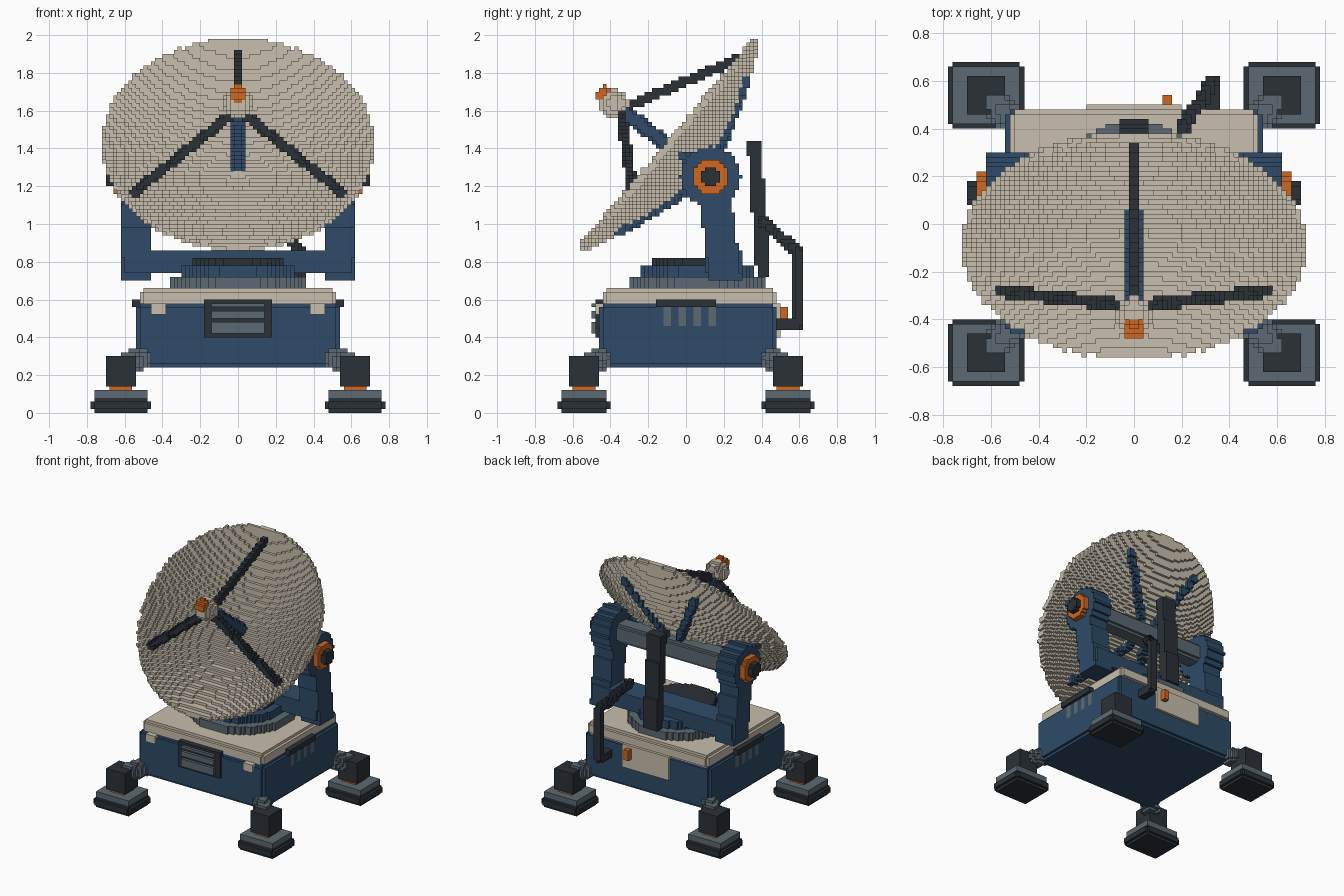
import bpy, bmesh, math
from mathutils import Vector

if "Cube" in bpy.data.objects:
    bpy.data.objects.remove(bpy.data.objects["Cube"])

V = 0.02          # edge length of one building cube
EPS = 1e-6


def material(name, *srgb):
    lin = [(c / 255 / 12.92 if c <= 10 else ((c / 255 + 0.055) / 1.055) ** 2.4) for c in srgb]
    m = bpy.data.materials.new(name)
    m.use_nodes = True
    m.diffuse_color = (*lin, 1)
    bsdf = m.node_tree.nodes["Principled BSDF"]
    bsdf.inputs["Base Color"].default_value = (*lin, 1)
    bsdf.inputs["Roughness"].default_value = 0.8
    return m


BEIGE = material("warm_beige", 200, 191, 173)
BLUE = material("navy_blue", 46, 75, 104)
GREY = material("steel_grey", 92, 105, 114)
DARK = material("charcoal", 43, 49, 55)
ORANGE = material("signal_orange", 208, 103, 32)


# ---- solids: each returns (inside test, low corner, high corner) ----
def box(x0, x1, y0, y1, z0, z1, r=0.0):
    c = ((x0 + x1) / 2, (y0 + y1) / 2, (z0 + z1) / 2)
    h = (abs(x1 - x0) / 2 - r, abs(y1 - y0) / 2 - r, abs(z1 - z0) / 2 - r)

    def inside(x, y, z):
        q = [max(abs(p - o) - s, 0) for p, o, s in zip((x, y, z), c, h)]
        return q[0] ** 2 + q[1] ** 2 + q[2] ** 2 <= (r + EPS) ** 2
    return inside, (min(x0, x1), y0, z0), (max(x0, x1), y1, z1)


def rod(a, b, r, flat=False):
    a, b = Vector(a), Vector(b)
    d = b - a
    n = max(d.length_squared, EPS)

    def inside(x, y, z):
        p = Vector((x, y, z)) - a
        t = p.dot(d) / n
        if flat and not -EPS <= t <= 1 + EPS:
            return False
        return (p - d * min(max(t, 0), 1)).length <= r + EPS
    return inside, [min(i, j) - r for i, j in zip(a, b)], [max(i, j) + r for i, j in zip(a, b)]


def slanted_bar(a, b, hx, hy):
    """Upright bar with a rectangular section, leaning from point a up to b."""
    def inside(x, y, z):
        t = (z - a[2]) / (b[2] - a[2])
        return (0 <= t <= 1 and abs(x - a[0]) <= hx + EPS
                and abs(y - a[1] - t * (b[1] - a[1])) <= hy + EPS)
    return (inside, (a[0] - hx, min(a[1], b[1]) - hy, a[2]),
            (a[0] + hx, max(a[1], b[1]) + hy, b[2]))


# ---- cube grid: the first part to claim a cell keeps it ----
owner, parts = {}, []


def part(name, mat, *solids):
    cells = set()
    for inside, lo, hi in solids:
        rng = [range(math.floor(l / V + EPS), math.ceil(h / V - EPS)) for l, h in zip(lo, hi)]
        for i in rng[0]:
            for j in rng[1]:
                for k in rng[2]:
                    c = (i, j, k)
                    if c not in owner and inside((i + .5) * V, (j + .5) * V, (k + .5) * V):
                        owner[c] = name
                        cells.add(c)
    parts.append((name, mat, cells))


def build(name, mat, cells):
    """Skin the exposed cube sides, merging flat areas into rectangles."""
    bm, verts = bmesh.new(), {}
    for a in range(3):
        u, v = (a + 1) % 3, (a + 2) % 3
        for s in (1, -1):
            layers = {}
            for c in cells:
                nb = list(c)
                nb[a] += s
                if tuple(nb) not in owner:
                    layers.setdefault(c[a], set()).add((c[u], c[v]))
            for layer, todo in layers.items():
                for p, q in sorted(todo):
                    if (p, q) not in todo:
                        continue
                    p1, q1 = p + 1, q + 1
                    while (p, q1) in todo:
                        q1 += 1
                    while all((p1, w) in todo for w in range(q, q1)):
                        p1 += 1
                    todo -= {(i, j) for i in range(p, p1) for j in range(q, q1)}
                    ring = []
                    for i, j in ((p, q), (p1, q), (p1, q1), (p, q1))[::s]:
                        co = [0, 0, 0]
                        co[a], co[u], co[v] = layer + (s > 0), i, j
                        co = tuple(co)
                        if co not in verts:
                            verts[co] = bm.verts.new([n * V for n in co])
                        ring.append(verts[co])
                    bm.faces.new(ring)
    me = bpy.data.meshes.new(name)
    bm.to_mesh(me)
    bm.free()
    me.materials.append(mat)
    bpy.context.collection.objects.link(bpy.data.objects.new(name, me))


# ---- dish frame: rim centre, axis, and "up" within the rim plane ----
TILT = math.radians(50)
RIM = Vector((0, -0.11, 1.437))
UP = Vector((0, math.cos(TILT), math.sin(TILT)))
AXIS = Vector((0, -math.sin(TILT), math.cos(TILT)))
R, SAG, THICK = 0.72, 0.20, 0.045


def dish_point(angle, r, h):
    t = math.radians(angle)
    return RIM + Vector((r * math.cos(t), 0, 0)) + UP * (r * math.sin(t)) + AXIS * h


def in_dish(x, y, z):
    y, z = y - RIM.y, z - RIM.z
    h = y * AXIS.y + z * AXIS.z
    if not -SAG - THICK <= h <= 0:
        return False
    r2 = x * x + (y * UP.y + z * UP.z) ** 2
    return r2 <= R * R and 0 <= SAG * (r2 / R ** 2 - 1) - h <= THICK


# ---- feed and struts ----
HEAD = Vector((0, -0.385, 1.64))
part("feed_tip", ORANGE, rod(HEAD + AXIS * 0.05, HEAD + AXIS * 0.105, 0.045, True))
part("feed_head", BEIGE, rod(HEAD, HEAD, 0.078))
part("feed_struts", DARK, *[rod(dish_point(a, 0.63, -0.04), HEAD - AXIS * 0.05, 0.028)
                            for a in (90, 210, 330)])
part("feed_mast", BLUE, rod(RIM - AXIS * SAG, HEAD, 0.042))

# ---- dish, back ribs, axle ----
part("dish", BEIGE, (in_dish, (-0.74, -0.64, 0.8), (0.74, 0.44, 2.0)))
part("dish_ribs", BLUE, *[rod(dish_point(a, 0.12, -0.265), dish_point(a, 0.6, -0.12), 0.03)
                          for a in range(0, 360, 60)])
PY, PZ = 0.13, 1.25
part("axle", GREY, rod((-0.47, PY, PZ), (0.47, PY, PZ), 0.075, True))

# ---- yoke ----
for s, side in ((1, "left"), (-1, "right")):
    part(side + "_pivot_cap", DARK, rod((s * 0.6, PY, PZ), (s * 0.69, PY, PZ), 0.052, True))
    part(side + "_pivot_ring", ORANGE, rod((s * 0.6, PY, PZ), (s * 0.66, PY, PZ), 0.098, True))
    part(side + "_yoke_arm", BLUE,
         rod((s * 0.46, PY, PZ), (s * 0.62, PY, PZ), 0.16, True),
         slanted_bar((s * 0.54, 0.21, 0.70), (s * 0.54, 0.14, PZ), 0.08, 0.085))
part("yoke_beam", BLUE, box(-0.6, 0.6, 0.10, 0.30, 0.74, 0.86))

# ---- rear bar and hand crank ----
part("rear_bar", DARK, slanted_bar((0, 0.41, 0.72), (0, 0.36, 1.44), 0.05, 0.036))
path = [(0.2, 0.4, 1.02), (0.33, 0.595, 0.85), (0.33, 0.595, 0.47), (0.33, 0.46, 0.47)]
part("hand_crank", DARK, *[rod(a, b, 0.031) for a, b in zip(path, path[1:])])

# ---- turntable ----
for name, mat, r, z0, z1 in (("turntable_cap", DARK, 0.245, 0.78, 0.82),
                             ("turntable_upper", BLUE, 0.31, 0.72, 0.78),
                             ("turntable_ring", GREY, 0.37, 0.64, 0.72)):
    part(name, mat, rod((0, 0.06, z0), (0, 0.06, z1), r, True))

# ---- case details ----
part("grille_slats", GREY, *[box(-0.14, 0.14, -0.50, -0.46, z, z + 0.04) for z in (0.43, 0.50)],
     box(-0.14, 0.14, -0.50, -0.46, 0.56, 0.58))
part("grille", DARK, box(-0.18, 0.18, -0.48, -0.44, 0.41, 0.60))
part("latches", BEIGE, *[box(s * 0.38, s * 0.46, -0.48, -0.44, 0.52, 0.58) for s in (1, -1)])
for s, side in ((1, "left"), (-1, "right")):
    part(side + "_vent_hood", DARK, box(s * 0.50, s * 0.56, -0.15, 0.15, 0.56, 0.60))
    part(side + "_vent_slots", GREY, *[box(s * 0.52, s * 0.54, y, y + 0.04, 0.46, 0.56)
                                       for y in (-0.12, -0.04, 0.04, 0.12)])
part("rear_switch", ORANGE, box(0.12, 0.16, 0.50, 0.54, 0.48, 0.56))
part("rear_panel", BEIGE, box(-0.20, 0.20, 0.46, 0.50, 0.40, 0.58))

# ---- case ----
part("lid", BEIGE, box(-0.52, 0.52, -0.44, 0.48, 0.56, 0.66, 0.04))
part("case", BLUE, box(-0.54, 0.54, -0.46, 0.48, 0.24, 0.58, 0.04))

# ---- outriggers and feet ----
for sx, side in ((1, "left"), (-1, "right")):
    for sy, end in ((-1, "front"), (1, "rear")):
        x, y, n = sx * 0.62, sy * 0.54, f"{end}_{side}_"

        def block(h, k, z0, z1, r=0.0):
            return box(x - h, x + h, y - k, y + k, z0, z1, r)
        part(n + "foot_pad", DARK, block(0.16, 0.14, 0, 0.08, 0.04))
        part(n + "foot_plate", GREY, block(0.13, 0.11, 0.06, 0.12))
        part(n + "foot_collar", ORANGE, block(0.06, 0.06, 0.12, 0.15))
        part(n + "foot_block", DARK, block(0.08, 0.08, 0.14, 0.29))
        part(n + "outrigger", GREY,
             rod((sx * 0.61, sy * 0.53, 0.25), (sx * 0.48, sy * 0.41, 0.30), 0.062))

for p in parts:
    build(*p)
